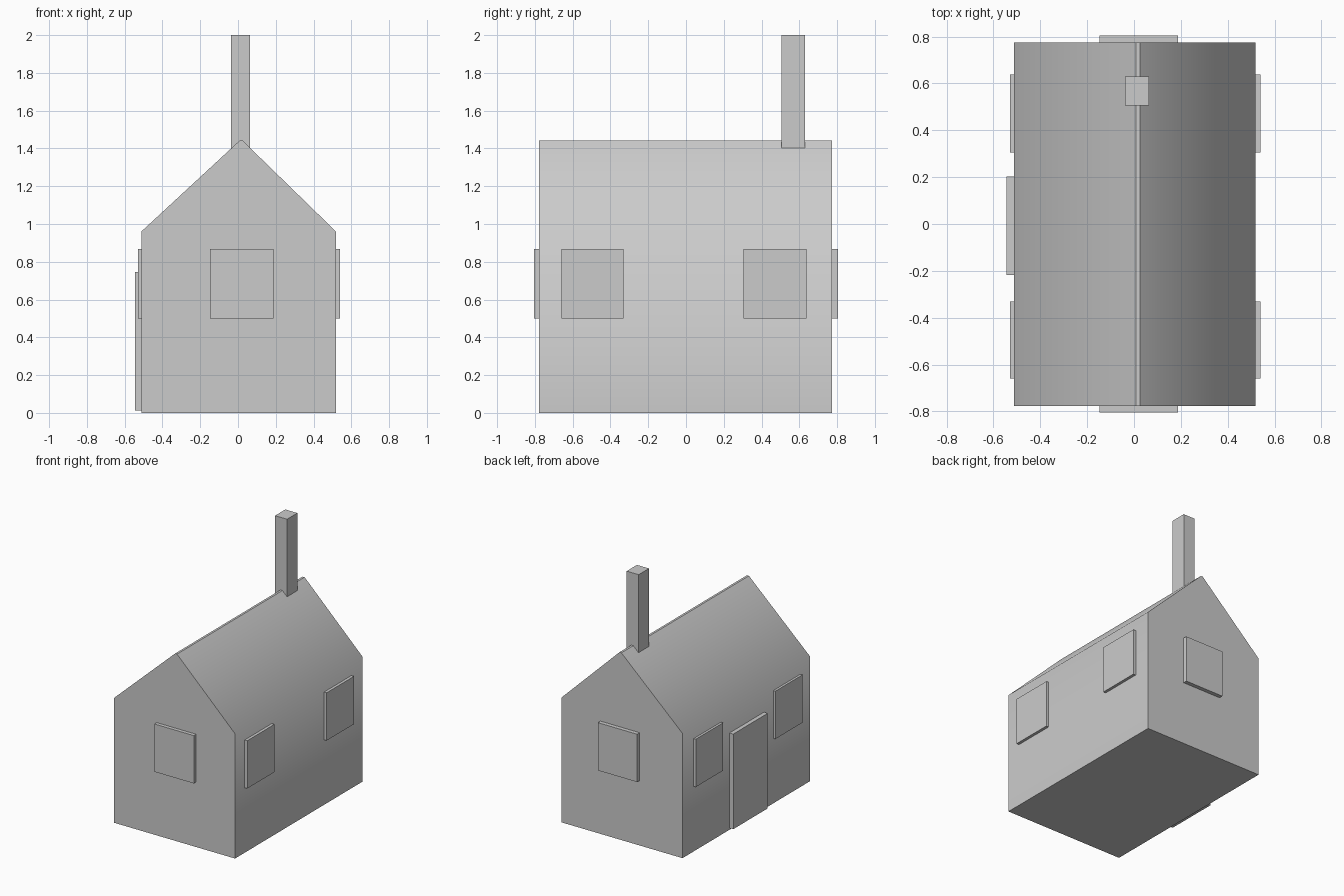
import bpy, bmesh

if "Cube" in bpy.data.objects:
    bpy.data.objects.remove(bpy.data.objects["Cube"])


def finish(name, bm):
    bmesh.ops.recalc_face_normals(bm, faces=bm.faces)
    mesh = bpy.data.meshes.new(name)
    bm.to_mesh(mesh)
    bm.free()
    obj = bpy.data.objects.new(name, mesh)
    bpy.context.collection.objects.link(obj)
    return obj


def box(name, x, y, z):
    bm = bmesh.new()
    bmesh.ops.create_cube(bm, size=1)
    for v in bm.verts:
        for i, (lo, hi) in enumerate((x, y, z)):
            v.co[i] = hi if v.co[i] > 0 else lo
    return finish(name, bm)


# House body: gable profile extruded front to back, with a narrow flat ridge
X0, X1, Y0, Y1, EAVE = -0.512, 0.519, -0.777, 0.774, 0.96
profile = [(X0, 0), (X1, 0), (X1, EAVE), (0.025, 1.441), (0.008, 1.441), (X0, EAVE)]
bm = bmesh.new()
front = bm.faces.new([bm.verts.new((x, Y0, z)) for x, z in profile])
ext = bmesh.ops.extrude_face_region(bm, geom=[front], use_keep_orig=True)
for v in ext["geom"]:
    if isinstance(v, bmesh.types.BMVert):
        v.co.y = Y1
# Walls flow smoothly into the roof at the eaves; all other edges stay sharp
for f in bm.faces:
    f.smooth = True
for e in bm.edges:
    a, b = e.verts
    e.smooth = abs(a.co.z - EAVE) < 1e-4 and abs(b.co.z - EAVE) < 1e-4
finish("house_body", bm)

# Side windows, two on each long wall
SILL = (0.50, 0.868)
for label, y in (("front", (-0.66, -0.33)), ("back", (0.305, 0.638))):
    box("right_window_" + label, (X1 - 0.02, 0.541), y, SILL)
    box("left_window_" + label, (-0.530, X0 + 0.02), y, SILL)

# Gable windows
box("front_window", (-0.148, 0.187), (-0.805, Y0 + 0.02), SILL)
box("back_window", (-0.148, 0.187), (Y1 - 0.02, 0.805), SILL)

# Door and chimney
box("door", (-0.544, X0 + 0.02), (-0.217, 0.202), (0.013, 0.745))
box("chimney", (-0.038, 0.064), (0.505, 0.63), (1.40, 2.0))
